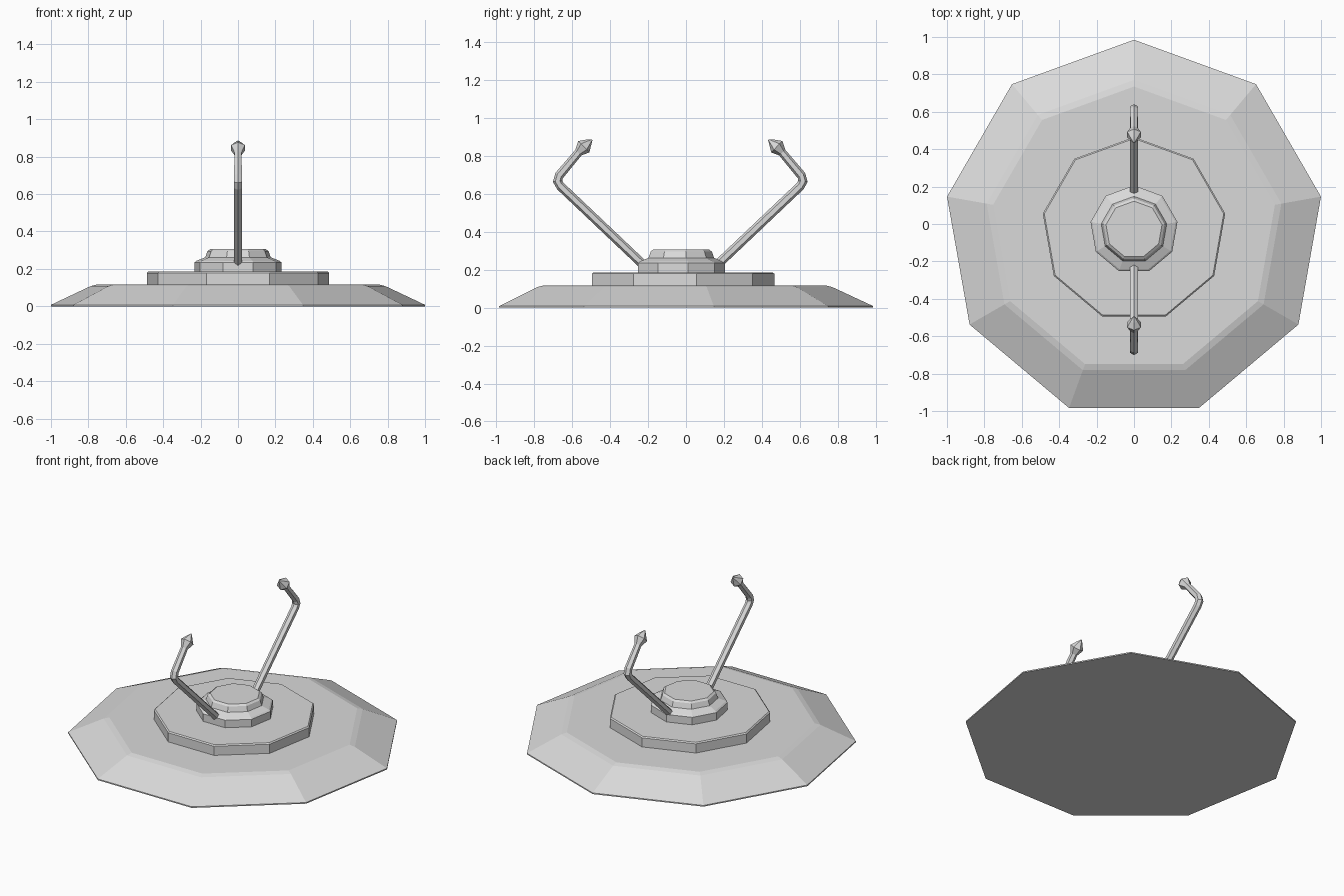
import bpy
import bmesh
import math
from mathutils import Vector

if "Cube" in bpy.data.objects:
    bpy.data.objects.remove(bpy.data.objects["Cube"], do_unlink=True)

CENTRE_Y = -0.03   # common axis of all the nine-sided tiers

grey = bpy.data.materials.new("plain light grey")
grey.use_nodes = True
colour = (0.7, 0.7, 0.7, 1)
grey.diffuse_color = colour
grey.node_tree.nodes["Principled BSDF"].inputs["Base Color"].default_value = colour


def make_object(name, bm):
    bmesh.ops.recalc_face_normals(bm, faces=bm.faces)
    mesh = bpy.data.meshes.new(name)
    bm.to_mesh(mesh)
    bm.free()
    mesh.materials.append(grey)
    obj = bpy.data.objects.new(name, mesh)
    bpy.context.collection.objects.link(obj)
    return obj


def skin(bm, rings):
    """Join closed rings of points into one capped solid."""
    rows = [[bm.verts.new(p) for p in ring] for ring in rings]
    n = len(rows[0])
    for a, b in zip(rows, rows[1:]):
        for i in range(n):
            j = (i + 1) % n
            bm.faces.new((a[i], a[j], b[j], b[i]))
    bm.faces.new(rows[0])
    bm.faces.new(rows[-1])


def tier(name, profile, sides=9):
    """Turn a (radius, height) profile into a faceted tier, one corner to the back."""
    bm = bmesh.new()
    rings = []
    for r, z in profile:
        angles = [math.pi / 2 + math.tau * i / sides for i in range(sides)]
        rings.append([(r * math.cos(a), CENTRE_Y + r * math.sin(a), z) for a in angles])
    skin(bm, rings)
    return make_object(name, bm)


def arm(name, side, path, sides=6):
    """Sweep a hexagon along a (distance, height, radius) path in the y-z plane."""
    bm = bmesh.new()
    pts = [Vector((0, CENTRE_Y + side * d, z)) for d, z, _ in path]
    rings = []
    for i, p in enumerate(pts):
        along = (pts[min(i + 1, len(pts) - 1)] - pts[max(i - 1, 0)]).normalized()
        across = Vector((1, 0, 0))
        up = along.cross(across)
        rings.append([p + path[i][2] * (up * math.cos(math.tau * k / sides)
                      + across * math.sin(math.tau * k / sides)) for k in range(sides)])
    skin(bm, rings)
    return make_object(name, bm)


# Stacked tiers: sloping base, raised disc, stepped hub
tier("base", [(1.015, 0), (1.015, 0.008), (0.80, 0.108), (0.765, 0.117)])
tier("raised_disc", [(0.495, 0.10), (0.495, 0.178), (0.487, 0.185)])
tier("hub", [(0.236, 0.17), (0.236, 0.235), (0.226, 0.243), (0.178, 0.262),
             (0.166, 0.295), (0.152, 0.305)])

# Bent arms and their pointed heads, front and back
ARM = [(0.203, 0.233, 0.024), (0.632, 0.640, 0.024), (0.646, 0.665, 0.025),
       (0.638, 0.695, 0.024), (0.535, 0.818, 0.022)]
HEAD = [(0.540, 0.813, 0.020), (0.508, 0.847, 0.042), (0.485, 0.867, 0.022),
        (0.464, 0.884, 0.003)]
for label, side in (("front", -1), ("back", 1)):
    arm(label + "_arm", side, ARM)
    arm(label + "_arm_head", side, HEAD)
